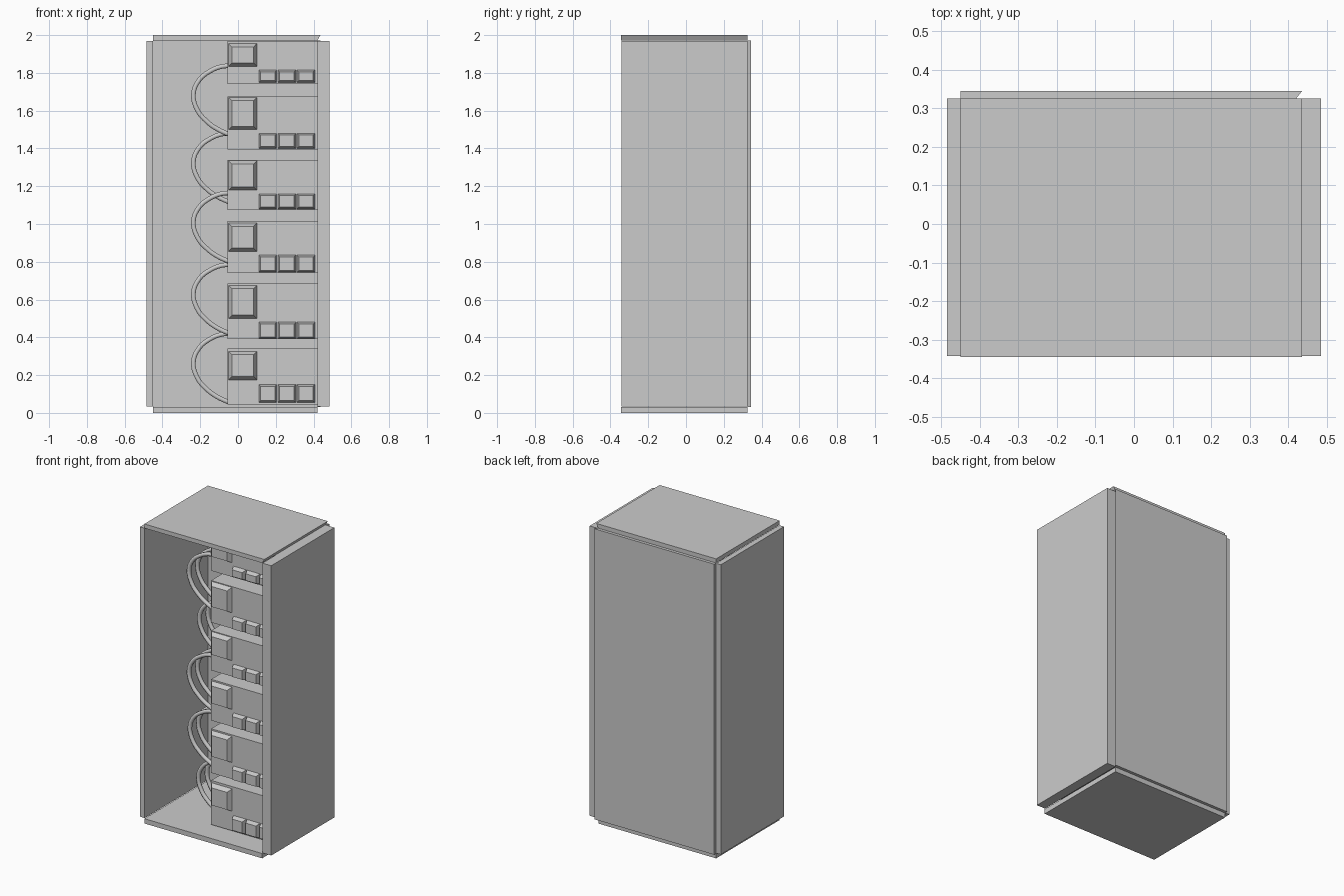
import bpy
import bmesh

if "Cube" in bpy.data.objects:
    bpy.data.objects.remove(bpy.data.objects["Cube"])


def make(name, verts, faces):
    me = bpy.data.meshes.new(name)
    me.from_pydata(verts, [], faces)
    bm = bmesh.new()
    bm.from_mesh(me)
    bmesh.ops.recalc_face_normals(bm, faces=bm.faces)
    bm.to_mesh(me)
    bm.free()
    ob = bpy.data.objects.new(name, me)
    bpy.context.collection.objects.link(ob)
    return ob


QUADS = [(0, 1, 3, 2), (4, 5, 7, 6), (0, 1, 5, 4), (2, 3, 7, 6), (0, 2, 6, 4), (1, 3, 7, 5)]


def box(name, x, y, z):
    """Box from (min, max) pairs; vertex index = 4*ix + 2*iy + iz."""
    return make(name, [(a, b, c) for a in x for b in y for c in z], QUADS)


def raised_key(name, x, z, inset):
    """Block with chamfered sides standing out of a unit's front face."""
    v = []
    for i in (0, 1):
        for y, d in ((FRONT - 0.03, inset), (FRONT, 0)):
            for k in (0, 1):
                v.append((x[i] + d * (1 - 2 * i), y, z[k] + d * (1 - 2 * k)))
    return make(name, v, QUADS)


FRONT = -0.205

# Cabinet panels
box("left_panel", (-0.485, -0.45), (-0.342, 0.325), (0.035, 1.97))
box("right_panel", (0.42, 0.485), (-0.342, 0.325), (0.035, 1.97))
box("bottom_panel", (-0.45, 0.42), (-0.345, 0.325), (0, 0.032))
top = box("top_panel", (-0.45, 0.42), (-0.345, 0.325), (1.972, 2.0))
back = box("back_panel", (-0.45, 0.42), (0.325, 0.345), (0.032, 1.972))
# Mitred right edges of the top and back panels
for v in top.data.vertices:
    if v.co.x > 0 and v.co.z > 1.99:
        v.co.x = 0.436
for v in back.data.vertices:
    if v.co.x > 0 and v.co.y > 0.34:
        v.co.x = 0.436

# Stacked units: body z range, big key z range, small key z range
units = [
    ((0.045, 0.34), (0.175, 0.325), (0.055, 0.15)),
    ((0.39, 0.685), (0.50, 0.675), (0.393, 0.48)),
    ((0.74, 1.015), (0.855, 1.005), (0.745, 0.835)),
    ((1.075, 1.34), (1.18, 1.335), (1.08, 1.16)),
    ((1.395, 1.675), (1.50, 1.67), (1.40, 1.48)),
    ((1.74, 1.97), (1.835, 1.955), (1.75, 1.815)),
]
for n, (body, big, small) in enumerate(units, 1):
    box(f"unit_{n}", (-0.055, 0.42), (FRONT, 0.323), body)
    raised_key(f"unit_{n}_large_key", (-0.05, 0.1), big, 0.017)
    for k in range(3):
        x0 = 0.11 + 0.101 * k
        raised_key(f"unit_{n}_small_key_{k + 1}", (x0, x0 + 0.095), small, 0.01)

# Cable loops down the left side of the units
profile = [(-0.045, 0.0), (-0.09, -0.005), (-0.15, -0.03), (-0.205, -0.075), (-0.236, -0.15),
           (-0.215, -0.235), (-0.165, -0.295), (-0.11, -0.335), (-0.045, -0.365)]
for n, (z_top, y0) in enumerate([(1.838, -0.18), (1.48, -0.07), (1.165, -0.18),
                                 (0.785, -0.17), (0.42, -0.08)], 1):
    for k in range(2):
        cu = bpy.data.curves.new(f"cable_{n}_{k + 1}", 'CURVE')
        cu.dimensions = '3D'
        cu.bevel_depth = 0.014
        cu.bevel_resolution = 1
        cu.resolution_u = 4
        cu.use_fill_caps = True
        sp = cu.splines.new('BEZIER')
        sp.bezier_points.add(len(profile) - 1)
        for p, (x, dz) in zip(sp.bezier_points, profile):
            p.co = (x, y0 + 0.09 * k, z_top + dz)
            p.handle_left_type = p.handle_right_type = 'AUTO'
        ob = bpy.data.objects.new(cu.name, cu)
        bpy.context.collection.objects.link(ob)
